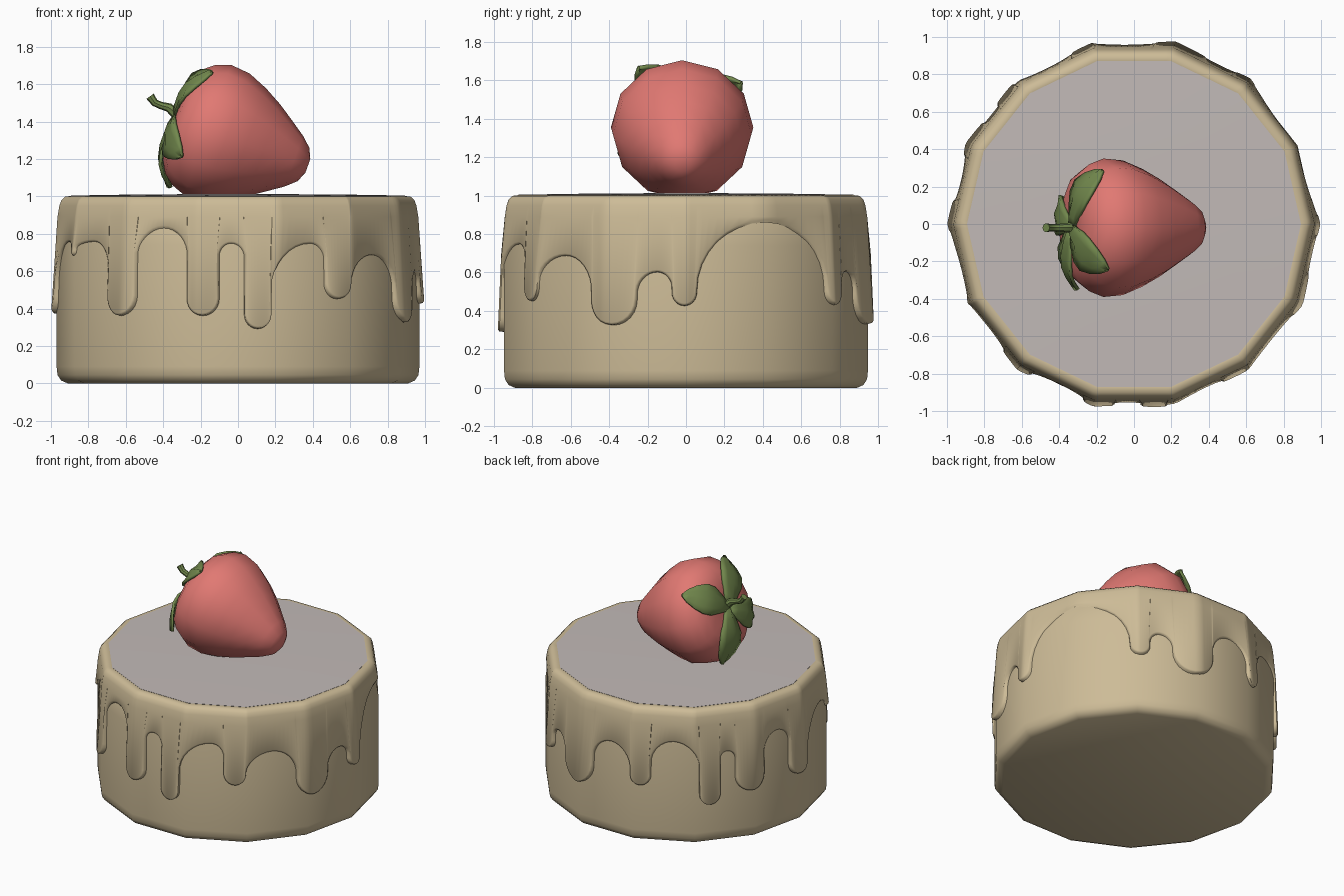
import bpy, bmesh
from math import sin, cos, pi, radians, hypot
from mathutils import Vector

if "Cube" in bpy.data.objects:
    bpy.data.objects.remove(bpy.data.objects["Cube"])

SIDES = 14


def material(name, col):
    m = bpy.data.materials.new(name)
    m.diffuse_color = (*col, 1)
    m.use_nodes = True
    m.node_tree.nodes["Principled BSDF"].inputs["Base Color"].default_value = m.diffuse_color
    return m


tan = material("tan_sponge", (0.61, 0.50, 0.31))
pale = material("pale_cream", (0.54, 0.49, 0.475))
red = material("berry_red", (0.75, 0.19, 0.17))
green = material("leaf_green", (0.17, 0.25, 0.075))


def grid(name, rows, mat, wrap=True, cap_start=False, cap_end=False, angle=40):
    """Mesh skinned over rows of points, optionally closed around and capped."""
    bm = bmesh.new()
    vs = [[bm.verts.new(p) for p in row] for row in rows]
    n = len(rows[0])
    for a, b in zip(vs, vs[1:]):
        for i in range(n if wrap else n - 1):
            j = (i + 1) % n
            bm.faces.new((a[i], a[j], b[j], b[i]))
    if cap_start:
        bm.faces.new(vs[0][::-1])
    if cap_end:
        bm.faces.new(vs[-1])
    bmesh.ops.recalc_face_normals(bm, faces=bm.faces[:])
    me = bpy.data.meshes.new(name)
    bm.to_mesh(me)
    bm.free()
    me.materials.append(mat)
    ob = bpy.data.objects.new(name, me)
    bpy.context.collection.objects.link(ob)
    bpy.ops.object.select_all(action='DESELECT')
    ob.select_set(True)
    bpy.context.view_layer.objects.active = ob
    bpy.ops.object.shade_smooth_by_angle(angle=radians(angle))
    return ob


def on_polygon(r, deg, z):
    """Point on a 14-sided ring; deg 0 faces the front, 90 faces +x."""
    th = radians(deg - 90)
    step = 2 * pi / SIDES
    f = cos(step / 2) / cos(th % step - step / 2)
    return Vector((r * f * cos(th), r * f * sin(th), z))


def ring(r, z):
    return [on_polygon(r, 90 + 360 * i / SIDES, z) for i in range(SIDES)]


# Cake body
body = [(.91, 0), (.945, .015), (.965, .045), (.97, .09), (.97, .74),
        (.945, .90), (.90, .97)]
grid("cake_body", [ring(r, z) for r, z in body], tan, cap_start=True, cap_end=True)

# Cream disc on top
grid("cream_top", [ring(.88, .98), ring(.893, 1.004), ring(.6, 1.009), ring(.2, 1.012)],
     pale, cap_start=True, cap_end=True)

# Drips: centre angle, half width, lowest z, then angle and z of the next arch
DRIPS = [(-40.3, 6.2, .36, -25, .83), (-11.2, 5.3, .36, -2.2, .745),
         (6.3, 4.4, .29, 24, .745), (33.6, 4.7, .45, 49, .685),
         (67, 7.6, .325, 81, .60), (89.5, 4, .425, 115.5, .86),
         (142.5, 4.2, .43, 150.5, .605), (165, 9, .33, 183, .705),
         (196.3, 4.3, .43, 210, .765), (224.8, 4.5, .30, 232, .68),
         (242, 6.5, .37, 255.5, .75), (267.5, 5.5, .37, 288, .755),
         (295, 2, .68, 306, .755)]
ARC = radians(1) * .97
edge = []
for i, (c, hw, low, pa, pz) in enumerate(DRIPS):
    hb = hw * ARC * 1.05
    for k in range(13):
        t = pi * k / 12
        edge.append((c - hw * cos(t), low + hb - hb * sin(t)))
    nc, nhw, nlow = DRIPS[(i + 1) % len(DRIPS)][:3]
    if i == len(DRIPS) - 1:
        nc += 360
    # rising and falling quarter arches either side of the peak
    for end, base, sgn in ((c + hw, low + hb, 1), (nc - nhw, nlow + nhw * ARC * 1.05, -1)):
        ha = min(pz - base, abs(pa - end) * ARC * 1.1) * .97
        ks = range(1, 9) if sgn > 0 else range(7, 0, -1)
        for k in ks:
            t = pi / 2 * k / 8
            edge.append((pa + (end - pa) * cos(t), pz - ha + ha * sin(t)))


def icing_r(z):
    return .985 + (.7 - z) * (.045 if z < .7 else .11)


def inset(d):
    out = []
    n = len(edge)
    for i, (a, z) in enumerate(edge):
        a0, z0 = edge[i - 1]
        a1, z1 = edge[(i + 1) % n]
        ds, dz = ((a1 - a0 + 180) % 360 - 180) * ARC, z1 - z0
        L = hypot(ds, dz) or 1
        out.append((a - dz / L * d / ARC, z + ds / L * d))
    return out


rows = [[on_polygon(.96, a, z) for a, z in edge],
        [on_polygon(icing_r(z) - .008, a, z) for a, z in inset(.004)],
        [on_polygon(icing_r(z), a, z) for a, z in inset(.015)]]
for r, z in ((.966, .89), (.956, .95), (.945, .98), (.925, .998), (.885, 1.003), (.87, .99)):
    rows.append([on_polygon(r, a, z) for a, _ in edge])
grid("dripping_icing", rows, tan, angle=50)

# Strawberry, lying on its side with the tip towards +x
BASE = Vector((-.37, -.02, 1.43))
AXIS = Vector((.94, 0, -.34)).normalized()
UP = Vector((.34, 0, .94)).normalized()
SIDE = Vector((0, 1, 0))


def berry(t, r, deg, w=0):
    p = radians(deg)
    out = UP * cos(p) + SIDE * sin(p)
    tan_dir = SIDE * cos(p) - UP * sin(p)
    return BASE + AXIS * t + out * r + tan_dir * w


profile = [(.045, .06), (.035, .15), (.05, .23), (.085, .295), (.14, .34), (.22, .37),
           (.33, .36), (.44, .315), (.54, .26), (.63, .20), (.71, .145), (.765, .095),
           (.79, .04)]
grid("strawberry", [[berry(t, r, 30 * k) for k in range(12)] for t, r in profile],
     red, cap_start=True, cap_end=True, angle=60)

# Four leaves hugging the blunt end
LEAF = [(.025, .0, .025), (.015, .08, .06), (.015, .17, .10), (.03, .24, .105),
        (.065, .30, .08), (.10, .345, .045), (.125, .375, .006)]
for n, deg in enumerate((55, -37, -119, 162)):
    pts = [[berry(t + (.015 if s else 0), r, deg, w * s) for s in (-1, -.5, 0, .5, 1)]
           for t, r, w in LEAF]
    ob = grid("leaf_%d" % (n + 1), pts, green, wrap=False, angle=60)
    sol = ob.modifiers.new("thickness", 'SOLIDIFY')
    sol.thickness = .018
    sol.offset = 0

# Curved stem
path = [(-.33, 1.44, .03), (-.37, 1.475, .024), (-.41, 1.485, .02), (-.445, 1.50, .02),
        (-.47, 1.535, .024)]
stem = []
for i, (x, z, r) in enumerate(path):
    a, b = path[max(i - 1, 0)], path[min(i + 1, len(path) - 1)]
    d = Vector((b[0] - a[0], 0, b[1] - a[1])).normalized()
    nrm = d.cross(SIDE)
    stem.append([Vector((x, -.02, z)) + nrm * r * cos(k * pi / 4) + SIDE * r * sin(k * pi / 4)
                 for k in range(8)])
grid("stem", stem, green, cap_start=True, cap_end=True)
